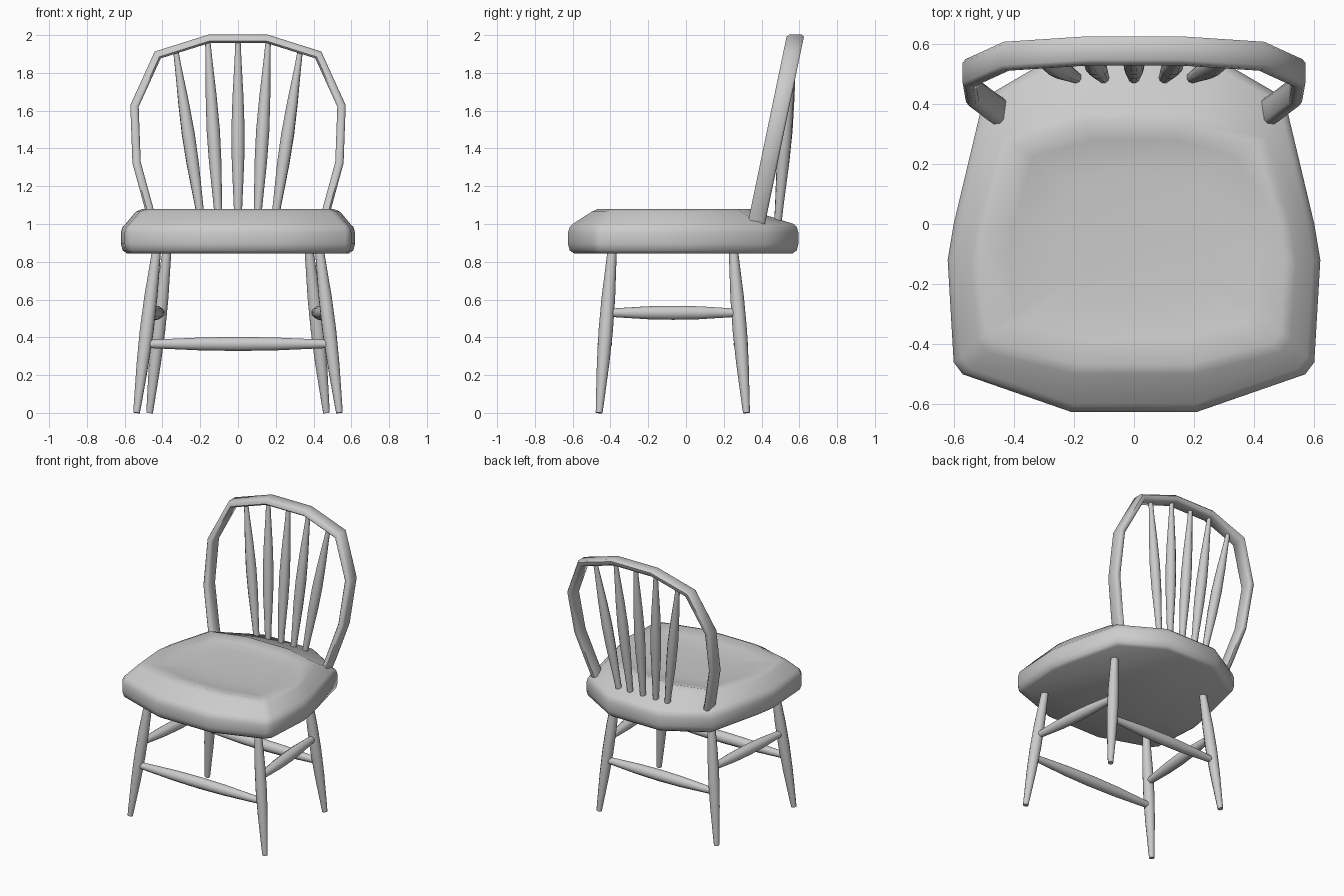
import bpy, bmesh, math
from mathutils import Vector

cube = bpy.data.objects.get("Cube")
if cube:
    bpy.data.objects.remove(cube)

grey = bpy.data.materials.new("plain grey")
grey.use_nodes = True
colour = (0.6, 0.6, 0.6, 1)
grey.diffuse_color = colour
grey.node_tree.nodes["Principled BSDF"].inputs["Base Color"].default_value = colour


def loft(name, rings, angle=40):
    """Skin a list of equal rings of points and cap both ends."""
    bm = bmesh.new()
    loops = [[bm.verts.new(p) for p in ring] for ring in rings]
    n = len(loops[0])
    for a, b in zip(loops, loops[1:]):
        for i in range(n):
            j = (i + 1) % n
            bm.faces.new((a[i], a[j], b[j], b[i]))
    bm.faces.new(loops[0][::-1])
    bm.faces.new(loops[-1])
    bmesh.ops.recalc_face_normals(bm, faces=bm.faces)
    mesh = bpy.data.meshes.new(name)
    bm.to_mesh(mesh)
    bm.free()
    mesh.materials.append(grey)
    obj = bpy.data.objects.new(name, mesh)
    bpy.context.collection.objects.link(obj)
    bpy.ops.object.select_all(action='DESELECT')
    obj.select_set(True)
    bpy.context.view_layer.objects.active = obj
    bpy.ops.object.shade_smooth_by_angle(angle=math.radians(angle))
    return obj


def turned(name, start, end, profile, sides=10):
    """Turned rod between two points; profile is (fraction, radius)."""
    start, end = Vector(start), Vector(end)
    axis = end - start
    turn = axis.to_track_quat('Z', 'Y')
    angles = [math.tau * i / sides for i in range(sides)]
    loft(name, [[start + axis * t + turn @ Vector((r * math.cos(a), r * math.sin(a), 0))
                 for a in angles] for t, r in profile])


def mirrored(half):
    return half + [(-x, y) for x, y in reversed(half)]


# Seat: rounded slab with a raised, gently dished saddle
outer = mirrored([(.21, -.625), (.57, -.50), (.60, -.46), (.62, -.12),
                  (.60, .0), (.50, .42), (.20, .595)])
saddle = mirrored([(.19, -.48), (.47, -.41), (.50, -.37), (.52, -.12),
                   (.50, .0), (.42, .28), (.17, .35)])


def ring(outline, scale, z):
    return [(x * scale, y * scale, z) for x, y in outline]


loft("seat", [ring(outer, .95, .845), ring(outer, .985, .86), ring(outer, 1, .895),
              ring(outer, 1, .955), ring(outer, .985, .985), ring(outer, .96, 1.0),
              ring(saddle, 1.04, 1.065), ring(saddle, .97, 1.08),
              ring(saddle, .8, 1.06), ring(saddle, .5, 1.05)], 60)

# Back hoop: chamfered bar swept along an arch that leans backwards
path = [(.445, 1.0), (.47, 1.08), (.537, 1.325), (.548, 1.625), (.425, 1.895), (.155, 1.98)]
path = [Vector(p) for p in path + [(-x, z) for x, z in reversed(path)]]
section = [(-.022, -.034), (-.012, -.046), (.012, -.046), (.022, -.034),
           (.022, .034), (.012, .046), (-.012, .046), (-.022, .034)]
rings = []
for i, p in enumerate(path):
    before = (p - path[i - 1]).normalized() if i else Vector((0, 1))
    after = (path[i + 1] - p).normalized() if i < len(path) - 1 else Vector((0, -1))
    tangent = (before + after).normalized()
    out = Vector((tangent.y, -tangent.x)) / max(.6, tangent.dot(after))
    pts = []
    for u, v in section:
        q = p + out * u
        pts.append((q.x, .372 + .208 * (q.y - 1) + v, q.y))
    rings.append(pts)
loft("back_hoop", rings, 50)

# Back spindles fanning out to the hoop
spindle = [(0, .019), (.12, .023), (.35, .033), (.52, .035), (.7, .029), (.9, .018), (1, .014)]
for k, (low, high, top) in enumerate([(-.19, -.33, 1.92), (-.1, -.16, 1.97), (0, 0, 1.97),
                                      (.1, .16, 1.97), (.19, .33, 1.92)]):
    turned(f"back_spindle_{k + 1}", (low, .485, .99), (high, .36 + .22 * (top - 1), top), spindle)

# Splayed legs and side stretchers
leg = [(0, .018), (.05, .021), (.3, .033), (.5, .038), (.7, .036), (.9, .028), (1, .024)]
rail = [(0, .022), (.1, .027), (.3, .036), (.5, .039), (.7, .036), (.9, .027), (1, .022)]
for side, s in (("left", 1), ("right", -1)):
    turned(f"front_leg_{side}", (s * .537, -.46, 0), (s * .43, -.39, .87), leg)
    turned(f"rear_leg_{side}", (s * .468, .32, 0), (s * .375, .25, .87), leg)
    turned(f"side_stretcher_{side}", (s * .47, -.41, .53), (s * .41, .275, .53), rail)

# Cross stretchers
turned("front_stretcher", (-.485, -.43, .365), (.485, -.43, .365), rail)
turned("rear_stretcher", (-.425, .29, .365), (.425, .29, .365), rail)
